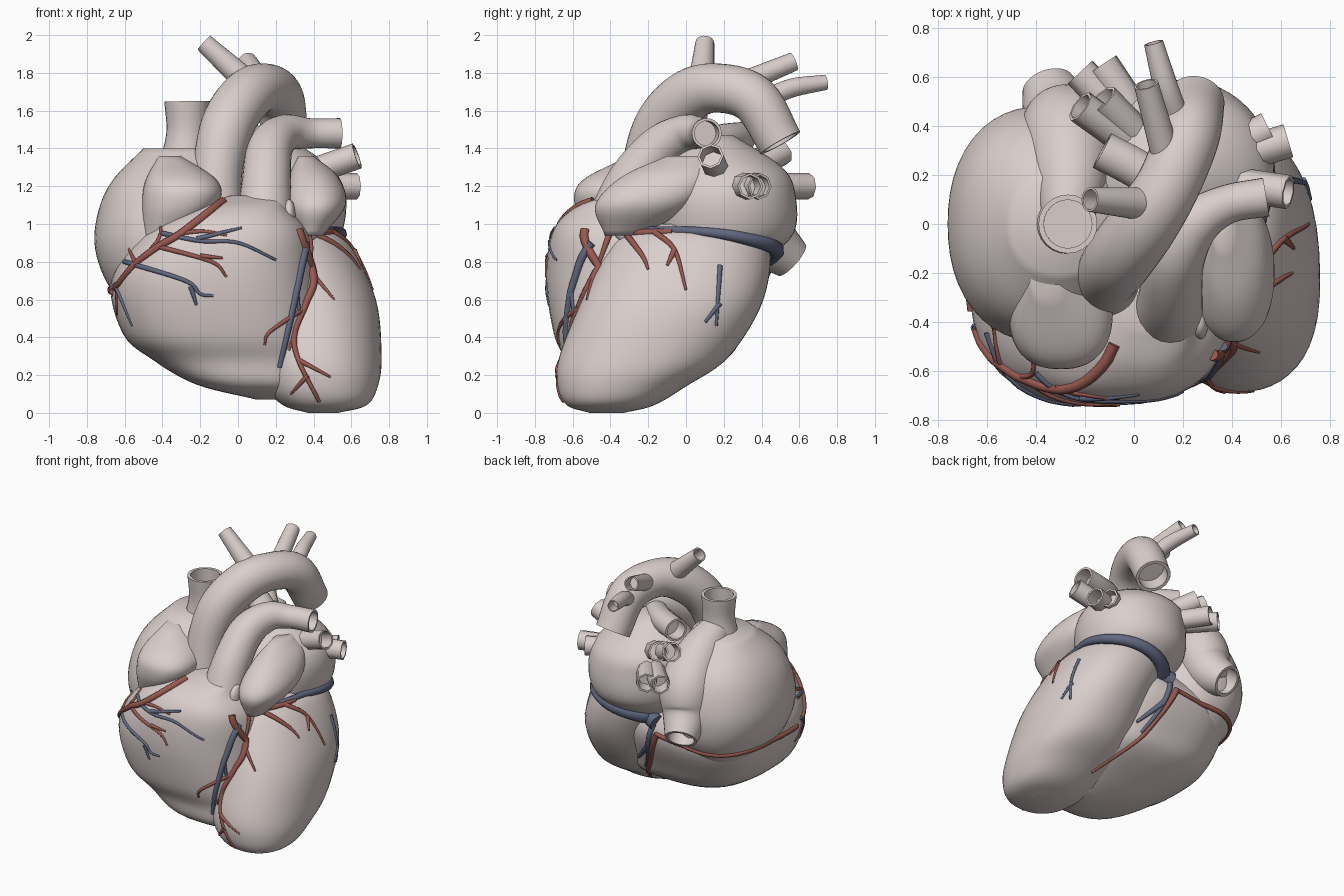
import bpy, bmesh, math
from mathutils import Vector, Matrix
from mathutils.bvhtree import BVHTree

old = bpy.data.objects.get("Cube")
if old:
    bpy.data.objects.remove(old)


def material(name, rgb):
    m = bpy.data.materials.new(name)
    m.use_nodes = True
    color = (*rgb, 1)
    m.diffuse_color = color
    bsdf = m.node_tree.nodes["Principled BSDF"]
    bsdf.inputs["Base Color"].default_value = color
    bsdf.inputs["Roughness"].default_value = .7
    return m


TISSUE = material("pale_tissue", (.7, .62, .6))
ARTERY = material("artery_red", (.32, .1, .08))
VEIN = material("vein_blue", (.12, .14, .22))


def finish(name, bm, mat, angle=50):
    bmesh.ops.recalc_face_normals(bm, faces=bm.faces)
    me = bpy.data.meshes.new(name)
    bm.to_mesh(me)
    bm.free()
    me.materials.append(mat)
    me.shade_smooth()
    me.set_sharp_from_angle(angle=math.radians(angle))
    ob = bpy.data.objects.new(name, me)
    bpy.context.collection.objects.link(ob)
    return ob


def smooth_path(points, steps):
    """Catmull-Rom interpolation of tuples of any length."""
    p = [Vector(q) for q in points]
    p = [p[0] * 2 - p[1]] + p + [p[-1] * 2 - p[-2]]
    out = []
    for a, b, c, d in zip(p, p[1:], p[2:], p[3:]):
        for i in range(steps):
            t = i / steps
            out.append(b + (c - a) * (t / 2) + (a * 2 - b * 5 + c * 4 - d) * (t * t / 2)
                       + (b * 3 - a - c * 3 + d) * (t * t * t / 2))
    return out + [p[-2]]


def skin(rings):
    """Bridge equal rings of points and close both ends."""
    bm = bmesh.new()
    loops = [[bm.verts.new(point) for point in ring] for ring in rings]
    for lower, upper in zip(loops, loops[1:]):
        count = len(lower)
        for i in range(count):
            j = (i + 1) % count
            bm.faces.new((lower[i], lower[j], upper[j], upper[i]))
    bm.faces.new(loops[0][::-1])
    bm.faces.new(loops[-1])
    return bm


def chamber(name, rows, power=2.2, sides=48):
    """Stack rounded sections given as z, centre x, centre y, half width, half depth."""
    rings = []
    for z, cx, cy, rx, ry in smooth_path(rows, 6):
        ring = []
        for i in range(sides):
            angle = math.tau * i / sides
            c, s = math.cos(angle), math.sin(angle)
            k = (abs(c) ** power + abs(s) ** power) ** (-1 / power)
            ring.append((cx + rx * k * c, cy + ry * k * s, z))
        rings.append(ring)
    return finish(name, skin(rings), TISSUE, 80)


def sweep(name, path, radii, mat, sides=24, hollow=False):
    """Round tube along a path; a hollow tube gets an open far end with a wall."""
    rings, normal, last = [], None, len(path) - 1
    for i, point in enumerate(path):
        tangent = (path[min(i + 1, last)] - path[max(i - 1, 0)]).normalized()
        normal = tangent.orthogonal() if normal is None else normal - tangent * normal.dot(tangent)
        normal.normalize()
        side = tangent.cross(normal)
        rings.append([point + (normal * math.cos(a) + side * math.sin(a)) * radii[i]
                      for a in (math.tau * k / sides for k in range(sides))])
    if hollow:
        rim = rings[-1]
        for depth in (0, .1):
            rings.append([path[-1] + (q - path[-1]) * .82 - tangent * depth for q in rim])
    finish(name, skin(rings), mat)


def vessel(name, points, sides=24):
    """Great vessel through points given as x, y, z, radius."""
    samples = smooth_path(points, 7)
    sweep(name, [Vector(s[:3]) for s in samples], [s[3] for s in samples], TISSUE, sides, True)


def lobe(name, location, size):
    bm = bmesh.new()
    matrix = Matrix.Translation(location) @ Matrix.Diagonal((*size, 1))
    bmesh.ops.create_uvsphere(bm, u_segments=20, v_segments=12, radius=1, matrix=matrix)
    finish(name, bm, TISSUE, 80)


# Four chambers
chambers = [
    chamber("left_ventricle", [
        (0, .45, -.42, .08, .09), (.04, .46, -.4, .22, .23), (.14, .44, -.34, .3, .34),
        (.3, .42, -.22, .34, .45), (.6, .38, -.07, .35, .48), (.9, .25, .02, .34, .42),
        (1, .2, 0, .25, .3)]),
    chamber("right_ventricle", [
        (.07, .2, -.35, .1, .1), (.15, .08, -.33, .3, .27), (.28, 0, -.22, .45, .42),
        (.42, -.08, -.2, .53, .5), (.7, -.12, -.17, .55, .57), (.95, -.06, -.25, .44, .46),
        (1.08, 0, -.35, .26, .25), (1.15, .1, -.33, .14, .1)], 2.7),
    chamber("right_atrium", [
        (.5, -.38, 0, .18, .25), (.7, -.38, 0, .32, .43), (.9, -.38, 0, .38, .48),
        (1.1, -.36, 0, .37, .45), (1.25, -.34, 0, .31, .37), (1.4, -.3, 0, .2, .2)]),
    chamber("left_atrium", [
        (.8, .2, .15, .26, .26), (.95, .2, .2, .35, .37), (1.15, .2, .2, .37, .38),
        (1.3, .17, .2, .32, .31), (1.47, .15, .15, .1, .1)], 2)]

# Atrial appendages, the left one with a scalloped rim
chamber("right_appendage", [
    (.93, -.4, -.38, .1, .14), (1.1, -.31, -.36, .2, .23), (1.23, -.3, -.33, .19, .22),
    (1.36, -.36, -.2, .06, .1)], 2.4)
chamber("left_appendage", [
    (.94, .39, -.33, .06, .1), (1.1, .41, -.22, .16, .26), (1.25, .4, -.1, .13, .24),
    (1.36, .36, 0, .04, .1)])
for i in range(5):
    lobe(f"left_appendage_scallop_{i}", (.27 + .06 * i, -.4 + .04 * i, 1.05 - .07 * math.sin(i)),
         (.035, .07, .08))

# Great vessels
vessel("aorta", [
    (-.1, -.27, .95, .13), (-.11, -.22, 1.25, .13), (-.06, -.14, 1.51, .14),
    (.04, 0, 1.67, .14), (.14, .16, 1.72, .13), (.22, .36, 1.66, .13), (.25, .5, 1.43, .12)], 32)
vessel("pulmonary_trunk", [
    (.14, -.38, 1, .15), (.15, -.29, 1.22, .13), (.17, -.14, 1.4, .12),
    (.25, 0, 1.48, .1), (.38, .08, 1.48, .08), (.54, .11, 1.48, .08)])
vessel("right_pulmonary_artery", [(.22, .05, 1.42, .08), (.05, .2, 1.45, .08), (-.13, .3, 1.46, .08)])
vessel("superior_vena_cava", [(-.28, 0, 1.3, .14), (-.27, 0, 1.48, .11), (-.27, 0, 1.65, .12)])
vessel("venous_ridge_and_inferior_vena_cava", [
    (-.27, 0, 1.42, .1), (-.26, .2, 1.28, .16), (-.27, .36, 1.1, .19),
    (-.3, .43, .93, .16), (-.35, .56, .81, .11)], 32)
vessel("arch_branch_front", [(.06, .08, 1.74, .07), (-.18, .1, 1.96, .05)])
vessel("arch_branch_middle", [(.13, .28, 1.74, .06), (.05, .57, 1.86, .05)])
vessel("arch_branch_rear", [(.18, .42, 1.66, .05), (.13, .56, 1.72, .05), (.08, .74, 1.75, .04)])

# Pulmonary veins, faceted, all pointing out of the left atrium
atrium_centre = Vector((.17, .2, 1.2))
vein_ends = [(-.22, .48, 1.39), (-.13, .51, 1.38), (-.22, .62, 1.2), (-.13, .65, 1.2),
             (.63, .13, 1.36), (.63, .34, 1.2), (.55, .39, 1.2)]
for i, end in enumerate(vein_ends):
    start = atrium_centre.lerp(Vector(end), .4)
    vessel(f"pulmonary_vein_{i}", [(*start, .07), (*end, .07)], 8)

# Surface vessels, laid on the chamber walls
wall_verts, wall_faces = [], []
for ob in chambers:
    base = len(wall_verts)
    wall_verts.extend(v.co.copy() for v in ob.data.vertices)
    wall_faces.extend([base + i for i in f.vertices] for f in ob.data.polygons)
walls = BVHTree.FromPolygons(wall_verts, wall_faces)


def inward_ray(direction, u, z):
    """Start point and heading of a ray that meets the wall from one direction."""
    if direction == "front":
        return Vector((u, -3, z)), Vector((0, 1, 0))
    if direction == "back":
        return Vector((u, 3, z)), Vector((0, -1, 0))
    if direction == "side":
        return Vector((3, u, z)), Vector((-1, 0, 0))
    outward = Vector((math.cos(math.radians(u)), math.sin(math.radians(u)), 0))
    return Vector((.1, 0, z)) + outward * 3, -outward


def coronary(name, mat, direction, thick, thin, routes):
    """Tapering vessels along wall routes, each given as position or angle, and z."""
    for number, route in enumerate(routes):
        hits = [walls.ray_cast(*inward_ray(direction, u, z)) for u, z in smooth_path(route, 8)]
        path = [hit[0] for hit in hits if hit[0]]
        if len(path) > 2:
            radii = [thick + (thin - thick) * i / (len(path) - 1) for i in range(len(path))]
            sweep(f"{name}_{number}", path, radii, mat, 8)


coronary("right_coronary_artery", ARTERY, "front", .024, .018, [
    [(-.08, 1.12), (-.3, .95), (-.42, .88), (-.55, .78), (-.65, .66)]])
coronary("right_artery_branch", ARTERY, "front", .014, .006, [
    [(-.46, .86), (-.41, .95), (-.42, 1.1)], [(-.32, .95), (-.18, .96), (-.06, .94)],
    [(-.42, .88), (-.14, .8), (-.06, .72)], [(-.2, .83), (-.08, .82)],
    [(-.54, .79), (-.58, .87)], [(-.64, .68), (-.64, .52)]])
coronary("front_descending_artery", ARTERY, "front", .025, .01, [
    [(.32, .97), (.4, .72), (.36, .58), (.3, .42), (.32, .28), (.43, .06)]])
coronary("front_artery_branch", ARTERY, "front", .014, .006, [
    [(.39, .74), (.51, .6)], [(.36, .56), (.17, .43), (.14, .36)],
    [(.32, .28), (.49, .19)], [(.37, .2), (.28, .1)], [(.3, .42), (.27, .33)]])
coronary("circumflex_branch", ARTERY, "side", .018, .007, [
    [(-.4, .96), (-.48, .74)], [(-.32, .95), (-.23, .83), (-.2, .76)],
    [(-.17, .96), (-.06, .86), (0, .65)], [(-.06, .86), (-.1, .78)]])
coronary("circumflex_artery", ARTERY, "around", .022, .016, [[(-52, .95), (-10, .96)]])
coronary("rear_groove_artery", ARTERY, "around", .018, .016, [
    [(205, .64), (170, .66), (145, .66), (108, .7)]])
coronary("rear_descending_artery", ARTERY, "back", .022, .01, [
    [(-.04, .7), (.05, .5), (.15, .32), (.33, .12)]])
coronary("front_vein", VEIN, "front", .024, .014, [[(.36, .9), (.3, .6), (.22, .24)]])
coronary("front_vein_branch", VEIN, "front", .014, .007, [
    [(-.4, .95), (-.2, .91), (0, .9), (.2, .81)], [(-.22, .92), (.02, .98)],
    [(-.6, .8), (-.28, .7), (-.2, .63), (-.13, .62)], [(-.25, .67), (-.22, .57)],
    [(-.65, .68), (-.56, .46)], [(.31, .65), (.33, .48)]])
coronary("coronary_sinus", VEIN, "around", .014, .06, [
    [(-50, .97), (10, .96), (45, .91), (80, .84), (108, .77)]])
coronary("rear_vein", VEIN, "back", .022, .01, [
    [(0, .76), (.07, .52), (.15, .36)], [(.05, .58), (.2, .42)]])
coronary("side_vein", VEIN, "side", .014, .008, [[(.18, .78), (.16, .46)], [(.18, .58), (.1, .48)]])
